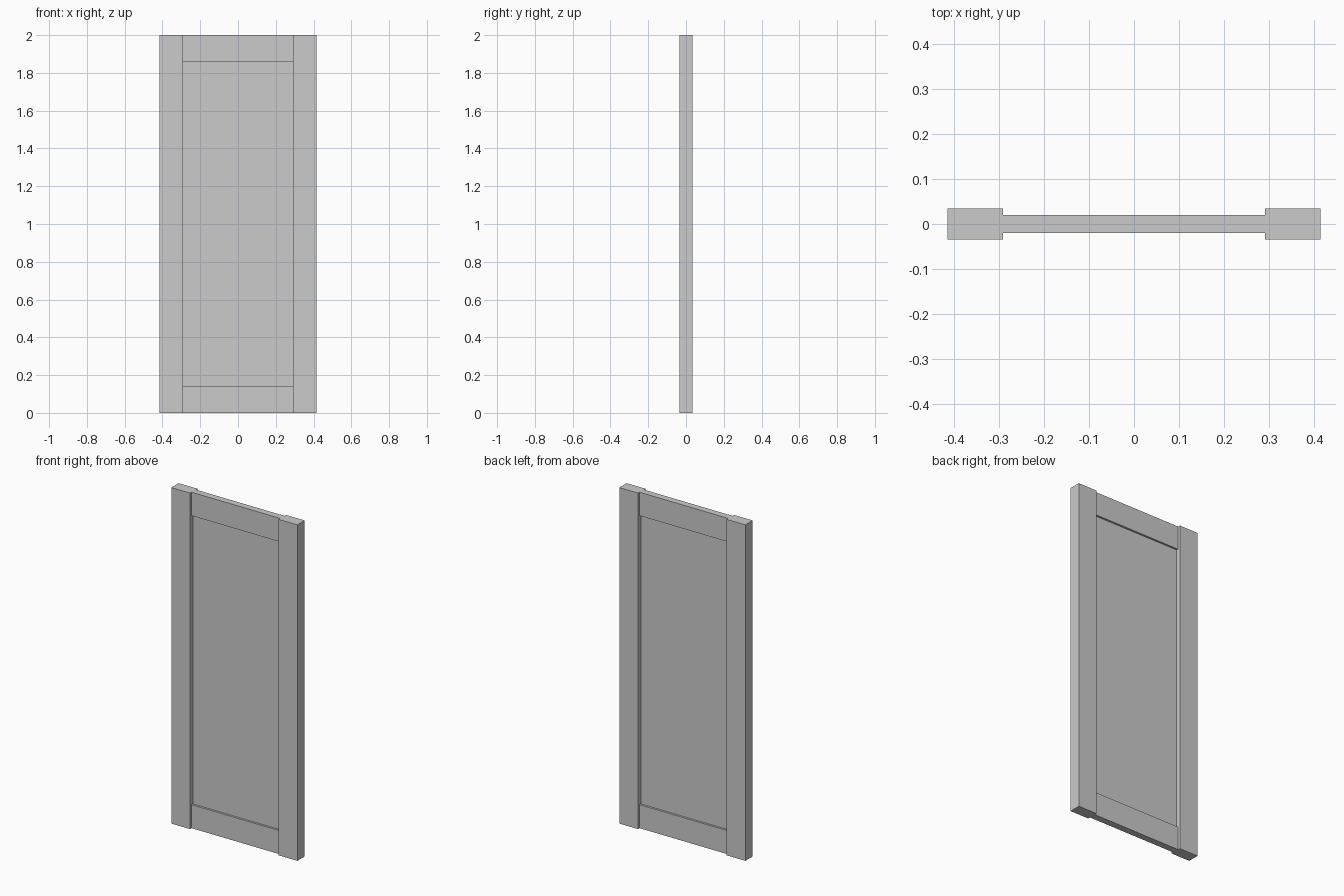
import bpy

if "Cube" in bpy.data.objects:
    bpy.data.objects.remove(bpy.data.objects["Cube"])

HALF_W = 0.415     # half of the overall width
INNER = 0.292      # inner edge of the stiles
HEIGHT = 2.0
RAIL_H = 0.14


def box(name, x, y, z):
    """Box spanning the (min, max) ranges x, y and z."""
    bpy.ops.mesh.primitive_cube_add(size=1)
    ob = bpy.context.object
    ob.name = name
    spans = (x, y, z)
    ob.scale = [b - a for a, b in spans]
    ob.location = [(a + b) / 2 for a, b in spans]
    bpy.ops.object.transform_apply(location=True, rotation=False, scale=True)
    return ob


# Thick vertical stiles
for side, x in (("left", (-HALF_W, -INNER)), ("right", (INNER, HALF_W))):
    box(side + "_stile", x, (-0.0345, 0.0345), (0, HEIGHT))

# Thinner horizontal rails between the stiles
for level, z in (("bottom", (0, RAIL_H)), ("top", (HEIGHT - RAIL_H, HEIGHT))):
    box(level + "_rail", (-INNER, INNER), (-0.02, 0.02), z)

# Recessed centre panel
box("centre_panel", (-INNER, INNER), (-0.008, 0.008), (RAIL_H, HEIGHT - RAIL_H))
